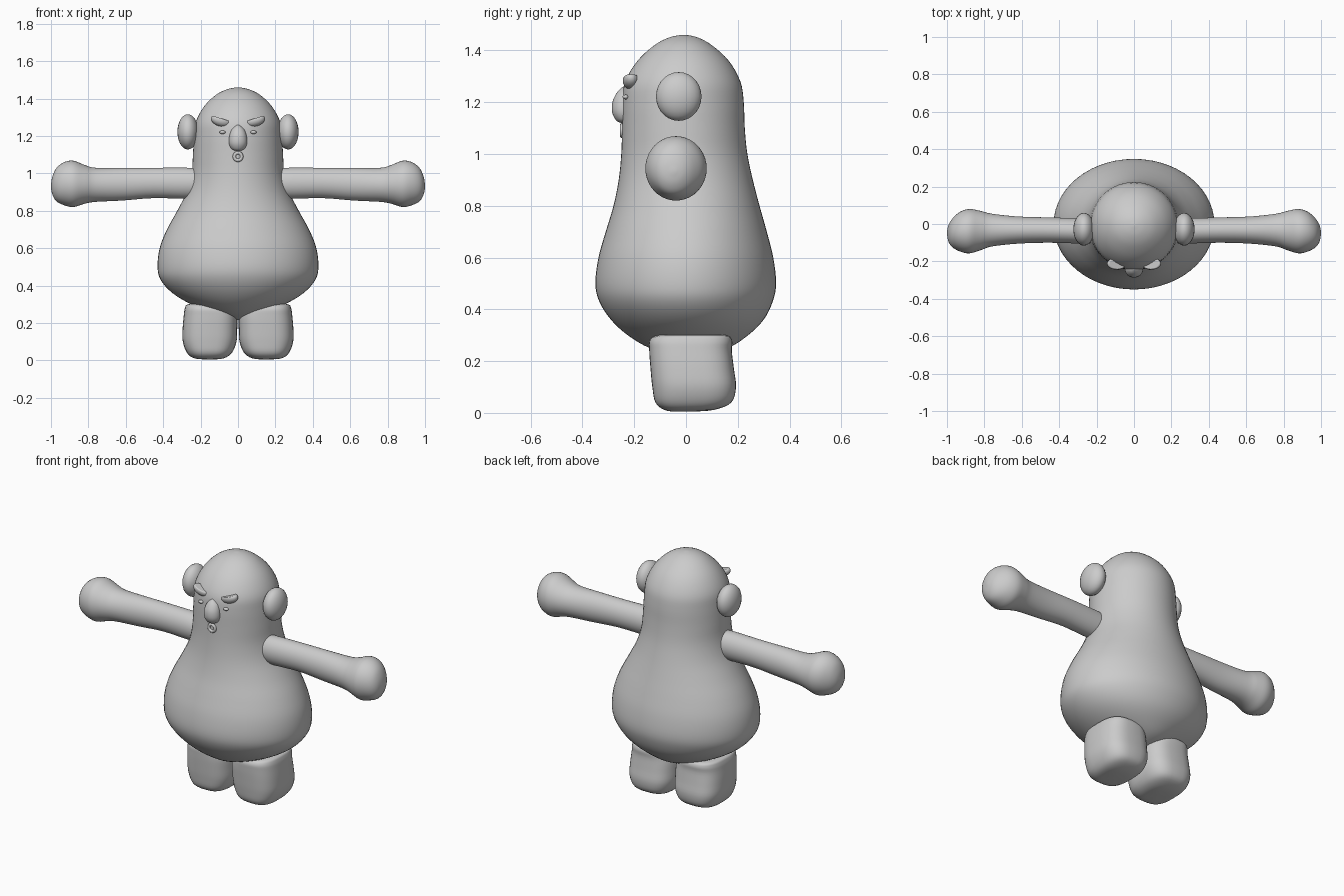
import bpy, bmesh, math
from mathutils import Vector, Matrix

cube = bpy.data.objects.get("Cube")
if cube:
    bpy.data.objects.remove(cube)

grey = bpy.data.materials.new("plain grey")
grey.use_nodes = True
grey.diffuse_color = (0.6, 0.6, 0.6, 1)
grey.node_tree.nodes["Principled BSDF"].inputs["Base Color"].default_value = (0.6, 0.6, 0.6, 1)


def finish(name, bm):
    bmesh.ops.recalc_face_normals(bm, faces=bm.faces)
    for f in bm.faces:
        f.smooth = True
    mesh = bpy.data.meshes.new(name)
    bm.to_mesh(mesh)
    bm.free()
    mesh.materials.append(grey)
    obj = bpy.data.objects.new(name, mesh)
    bpy.context.collection.objects.link(obj)
    return obj


def smooth_path(keys, steps):
    """Catmull-Rom interpolation of section parameters."""
    keys = [Vector(k) for k in keys]
    pts = [keys[0]] + keys + [keys[-1]]
    out = []
    for a, b, c, d in zip(pts, pts[1:], pts[2:], pts[3:]):
        for i in range(steps):
            t = i / steps
            out.append(b + (c - a) * t / 2 + (a * 2 - b * 5 + c * 4 - d) * t * t / 2
                       + (b * 3 - a - c * 3 + d) * t ** 3 / 2)
    return out + [keys[-1]]


def loft(name, keys, place, power=2, sides=40, steps=4):
    """Skin rounded sections given as (position, low u, high u, low v, high v)."""
    bm = bmesh.new()
    rings = []
    for t, u0, u1, v0, v1 in smooth_path(keys, steps):
        ring = []
        for i in range(sides):
            a = math.tau * i / sides
            c, s = math.cos(a), math.sin(a)
            u = (u0 + u1) / 2 + (u1 - u0) / 2 * math.copysign(abs(c) ** (2 / power), c)
            v = (v0 + v1) / 2 + (v1 - v0) / 2 * math.copysign(abs(s) ** (2 / power), s)
            ring.append(bm.verts.new(place(t, u, v)))
        rings.append(ring)
    for r, q in zip(rings, rings[1:]):
        for i in range(sides):
            j = (i + 1) % sides
            bm.faces.new((r[i], r[j], q[j], q[i]))
    bm.faces.new(rings[0])
    bm.faces.new(rings[-1])
    return finish(name, bm)


def ball(name, centre, radii, tilt=0, cut=None):
    """Ellipsoid rolled in the face plane, optionally sliced flat on top."""
    bm = bmesh.new()
    bmesh.ops.create_uvsphere(bm, u_segments=24, v_segments=14, radius=1)
    if cut is not None:
        for v in bm.verts:
            v.co.z = min(v.co.z, cut)
    bm.transform(Matrix.Translation(centre) @ Matrix.Rotation(tilt, 4, 'Y')
                 @ Matrix.Diagonal((*radii, 1)))
    return finish(name, bm)


# Pear-shaped body with domed head
profile = [(0.215, 0.02, -0.03, 0.03), (0.25, 0.12, -0.14, 0.16), (0.3, 0.25, -0.225, 0.24),
           (0.36, 0.35, -0.29, 0.3), (0.43, 0.413, -0.335, 0.335), (0.5, 0.43, -0.35, 0.348),
           (0.6, 0.419, -0.338, 0.337), (0.7, 0.38, -0.31, 0.312), (0.8, 0.325, -0.28, 0.284),
           (0.9, 0.275, -0.26, 0.258), (1.0, 0.248, -0.25, 0.237), (1.1, 0.241, -0.247, 0.227),
           (1.2, 0.235, -0.246, 0.223), (1.28, 0.224, -0.235, 0.21), (1.36, 0.18, -0.187, 0.165),
           (1.42, 0.118, -0.122, 0.1), (1.45, 0.058, -0.065, 0.045), (1.46, 0.008, -0.015, 0.0)]
loft("body", [(z, -x, x, y0, y1) for z, x, y0, y1 in profile],
     lambda t, u, v: (u, v, t), sides=56)

# Arm sections run outward: x, back and front limits, bottom and top limits
arm = [(0.18, -0.1, 0.03, 0.88, 1.02), (0.26, -0.105, 0.03, 0.865, 1.03),
       (0.45, -0.1, 0.035, 0.868, 1.03), (0.62, -0.105, 0.04, 0.855, 1.03),
       (0.76, -0.12, 0.055, 0.848, 1.03), (0.82, -0.14, 0.07, 0.838, 1.045),
       (0.88, -0.157, 0.08, 0.82, 1.068), (0.93, -0.147, 0.065, 0.83, 1.06),
       (0.97, -0.125, 0.03, 0.85, 1.03), (0.992, -0.095, -0.005, 0.885, 0.985),
       (1.0, -0.055, -0.04, 0.925, 0.94)]

# Stubby leg sections run upward: z, inner and outer limits, front and back limits
leg = [(0.005, 0.13, 0.17, -0.05, 0.03), (0.012, 0.075, 0.235, -0.085, 0.11),
       (0.04, 0.033, 0.272, -0.118, 0.175), (0.1, 0.008, 0.295, -0.13, 0.193),
       (0.17, 0.004, 0.296, -0.137, 0.185), (0.24, 0.006, 0.29, -0.142, 0.177),
       (0.28, 0.025, 0.284, -0.14, 0.178), (0.3, 0.07, 0.268, -0.11, 0.155),
       (0.306, 0.14, 0.2, -0.02, 0.06)]

for side, s in (("left", 1), ("right", -1)):
    loft(side + "_arm", arm, lambda t, u, v: (s * t, u, v))
    loft(side + "_leg", leg, lambda t, u, v: (s * u, v, t), power=2.9)
    ball(side + "_ear", (s * 0.268, -0.028, 1.222), (0.056, 0.088, 0.094))
    # Heavy-lidded scowling eye and the small cheek mark below it
    ball(side + "_eye", (s * 0.092, -0.212, 1.283), (0.054, 0.032, 0.032), -s * 0.3, 0.35)
    ball(side + "_cheek_mark", (s * 0.083, -0.233, 1.22), (0.016, 0.012, 0.009))

# Drooping nose, wider below than above
nose = [(1.12, -0.008, 0.008, -0.252, -0.23), (1.13, -0.034, 0.034, -0.27, -0.21),
        (1.16, -0.048, 0.048, -0.285, -0.2), (1.2, -0.046, 0.046, -0.284, -0.2),
        (1.235, -0.034, 0.034, -0.268, -0.2), (1.255, -0.015, 0.015, -0.25, -0.2),
        (1.26, -0.004, 0.004, -0.242, -0.22)]
loft("nose", nose, lambda t, u, v: (u, v, t), sides=24)

# Small puckered mouth ring
ring = [(math.cos(a), math.sin(a)) for a in (math.tau * i / 20 for i in range(20))]
bm = bmesh.new()
loops = [[bm.verts.new((c * (0.02 + 0.009 * p), -0.247 - 0.009 * q, 1.09 + d * (0.02 + 0.009 * p)))
          for p, q in ring[::2]] for c, d in ring]
for a, b in zip(loops, loops[1:] + loops[:1]):
    for i in range(len(a)):
        j = (i + 1) % len(a)
        bm.faces.new((a[i], a[j], b[j], b[i]))
finish("mouth", bm)
